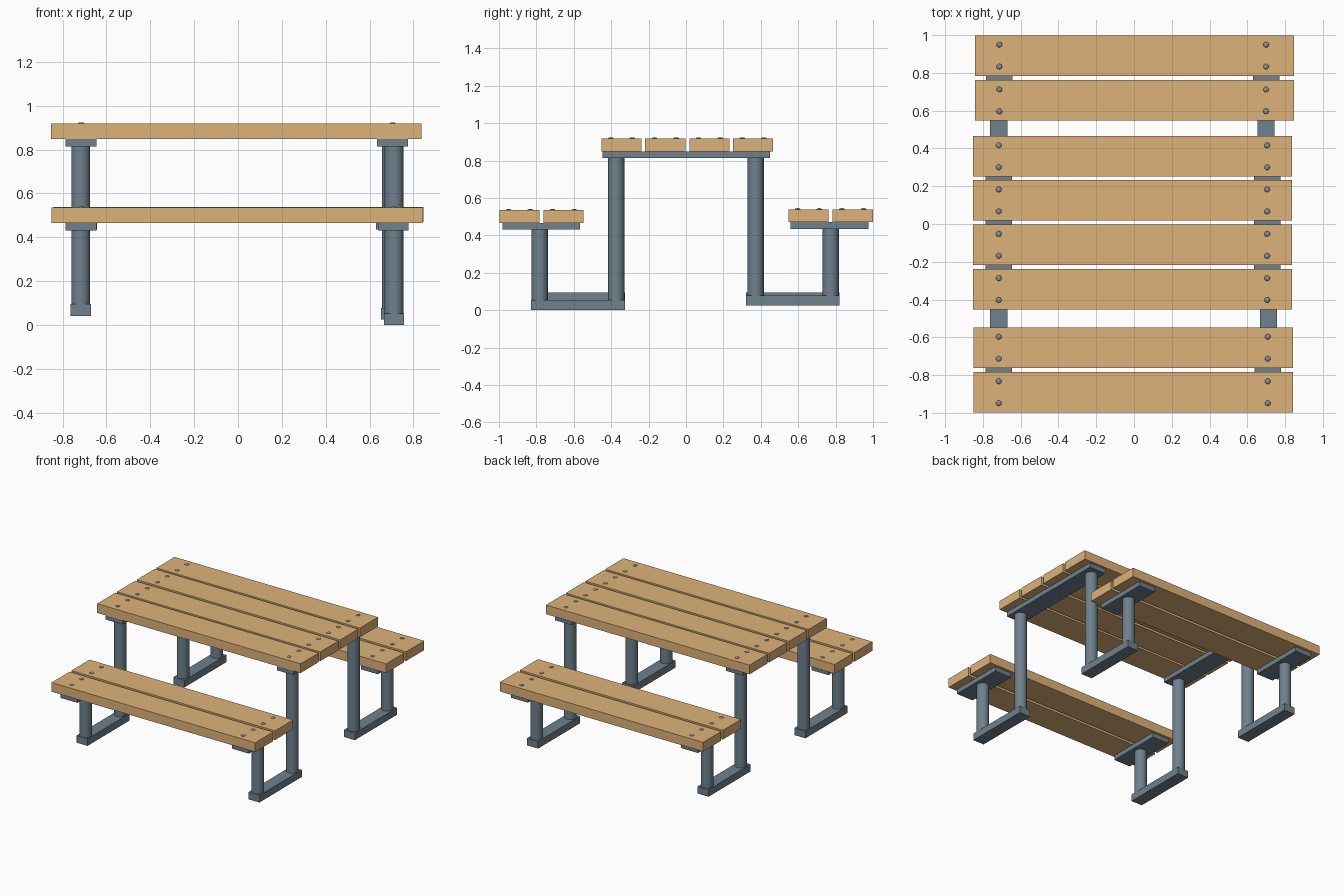
import bpy
import bmesh
import math

if "Cube" in bpy.data.objects:
    bpy.data.objects.remove(bpy.data.objects["Cube"])


def material(name, rgb):
    m = bpy.data.materials.new(name)
    m.diffuse_color = (*rgb, 1)
    m.use_nodes = True
    m.node_tree.nodes["Principled BSDF"].inputs["Base Color"].default_value = m.diffuse_color
    return m


WOOD = material("wood", (0.73, 0.45, 0.19))
STEEL = material("painted_steel", (0.16, 0.22, 0.27))
BOLT = material("bolt_metal", (0.25, 0.26, 0.28))


def add_object(name, bm, mat):
    me = bpy.data.meshes.new(name)
    bm.to_mesh(me)
    bm.free()
    me.materials.append(mat)
    ob = bpy.data.objects.new(name, me)
    bpy.context.collection.objects.link(ob)
    return ob


def box(name, x, y, z, mat):
    """Box from (min, max) ranges."""
    bm = bmesh.new()
    bmesh.ops.create_cube(bm, size=1)
    for v in bm.verts:
        for i, (lo, hi) in enumerate((x, y, z)):
            v.co[i] = lo if v.co[i] < 0 else hi
    return add_object(name, bm, mat)


def post(name, x, y, z0, z1, r=0.043):
    bm = bmesh.new()
    bmesh.ops.create_cone(bm, cap_ends=True, segments=24, radius1=r, radius2=r, depth=z1 - z0)
    bmesh.ops.translate(bm, vec=(x, y, (z0 + z1) / 2), verts=bm.verts)
    for f in bm.faces:
        f.smooth = len(f.verts) == 4
    return add_object(name, bm, STEEL)


def bolt(name, x, y, z, r=0.015, h=0.006):
    """Shallow domed bolt head."""
    bm = bmesh.new()
    bmesh.ops.create_uvsphere(bm, u_segments=12, v_segments=8, radius=1)
    for v in bm.verts:
        v.co = (x + v.co.x * r, y + v.co.y * r, z + v.co.z * h)
    for f in bm.faces:
        f.smooth = True
    return add_object(name, bm, BOLT)


# Sections: plank x range, z range, plank y ranges, plate y range, left/right support x
SECTIONS = {
    "front_bench": ((-0.850, 0.841), (0.466, 0.535),
                    [(-0.997, -0.784), (-0.762, -0.548)], (-0.982, -0.566), (-0.716, 0.708)),
    "table": ((-0.853, 0.836), (0.849, 0.918),
              [(-0.452, -0.237), (-0.218, -0.003), (0.018, 0.232), (0.251, 0.466)],
              (-0.446, 0.449), (-0.716, 0.705)),
    "back_bench": ((-0.841, 0.847), (0.470, 0.539),
                   [(0.547, 0.762), (0.784, 0.999)], (0.560, 0.977), (-0.713, 0.699)),
}

for part, (xr, zr, planks, plate_y, supports) in SECTIONS.items():
    # Planks with two bolts at each end
    for i, yr in enumerate(planks, 1):
        box(f"{part}_plank_{i}", xr, yr, zr, WOOD)
        mid = sum(yr) / 2
        for side, x in zip(("left", "right"), supports):
            for j, dy in enumerate((-0.058, 0.058), 1):
                bolt(f"{part}_bolt_{i}_{side}_{j}", x, mid + dy, zr[1])
    # Steel plates under the planks
    for side, x in zip(("left", "right"), supports):
        box(f"{part}_{side}_plate", (x - 0.070, x + 0.070), plate_y,
            (zr[0] - 0.035, zr[0]), STEEL)

# Leg frames: floor bar, tall table post, short bench post
FRAMES = [  # name, x, bar y range, bar bottom z, bench post y, table post y
    ("front_left", -0.717, (-0.826, -0.326), 0.042, -0.782, -0.373),
    ("front_right", 0.712, (-0.828, -0.326), 0.000, -0.782, -0.373),
    ("back_left", -0.717, (0.322, 0.822), 0.042, 0.774, 0.373),
    ("back_right", 0.699, (0.322, 0.822), 0.025, 0.774, 0.373),
]
for name, x, yr, z0, bench_y, table_y in FRAMES:
    box(f"{name}_floor_bar", (x - 0.046, x + 0.046), yr, (z0, z0 + 0.053), STEEL)
    bench = "front_bench" if bench_y < 0 else "back_bench"
    post(f"{name}_bench_post", x, bench_y, z0 + 0.05, SECTIONS[bench][1][0] - 0.034)
    post(f"{name}_table_post", x, table_y, z0 + 0.05, SECTIONS["table"][1][0] - 0.034)
